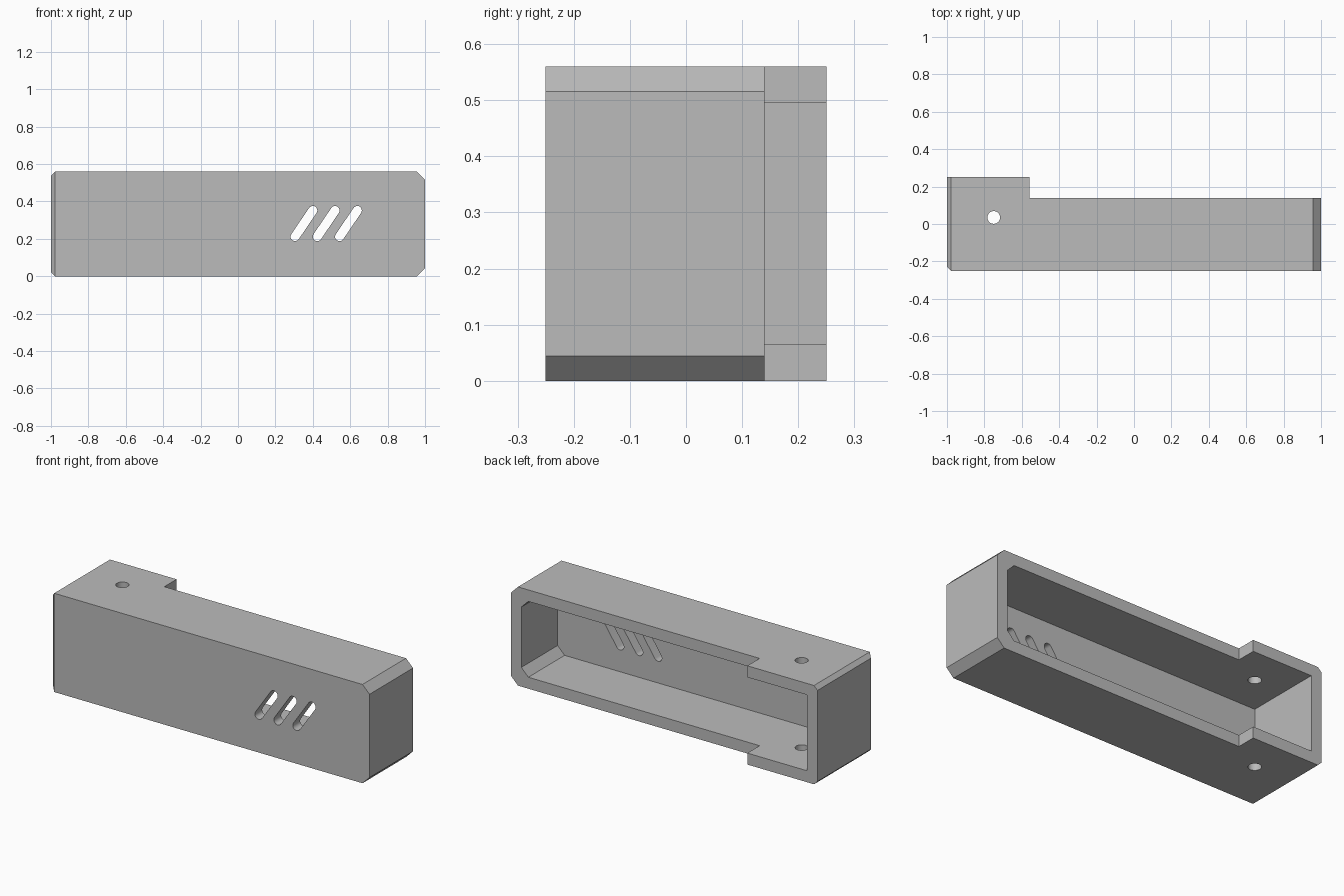
import bpy
import bmesh
import math
from mathutils import Matrix, Vector

cube = bpy.data.objects.get("Cube")
if cube:
    bpy.data.objects.remove(cube, do_unlink=True)

HEIGHT, BACK, LEDGE = 0.56, 0.25, 0.14
WALL, TAB_END = 0.065, -0.56
BIG, SMALL = 0.044, 0.022

grey = bpy.data.materials.new("plain_grey")
grey.use_nodes = True
grey.diffuse_color = (0.5, 0.5, 0.5, 1)
grey.node_tree.nodes["Principled BSDF"].inputs["Base Color"].default_value = (0.5, 0.5, 0.5, 1)


def make_object(name, bm):
    bmesh.ops.recalc_face_normals(bm, faces=bm.faces)
    mesh = bpy.data.meshes.new(name)
    bm.to_mesh(mesh)
    bm.free()
    mesh.materials.append(grey)
    obj = bpy.data.objects.new(name, mesh)
    bpy.context.collection.objects.link(obj)
    return obj


def block(low, high):
    """Box between two corners."""
    bm = bmesh.new()
    low, high = Vector(low), Vector(high)
    size = Matrix.Diagonal((high - low).to_4d())
    bmesh.ops.create_cube(bm, size=1, matrix=Matrix.Translation((low + high) / 2) @ size)
    return bm


def chamfer(bm, point, normal):
    """Slice off the edge lying beyond a plane and close the cut."""
    cut = bmesh.ops.bisect_plane(bm, geom=bm.verts[:] + bm.edges[:] + bm.faces[:],
                                 plane_co=point, plane_no=normal, clear_outer=True)
    edges = [e for e in cut["geom_cut"] if isinstance(e, bmesh.types.BMEdge)]
    bmesh.ops.contextual_create(bm, geom=edges)


def prism(outline, direction):
    """Closed solid swept from a flat outline."""
    bm = bmesh.new()
    face = bm.faces.new([bm.verts.new(p) for p in outline])
    swept = bmesh.ops.extrude_face_region(bm, geom=[face], use_keep_orig=True)
    moved = [v for v in swept["geom"] if isinstance(v, bmesh.types.BMVert)]
    bmesh.ops.translate(bm, verts=moved, vec=direction)
    return bm


def carve(target, name, bm):
    cutter = make_object(name, bm)
    mod = target.modifiers.new(name, "BOOLEAN")
    mod.object, mod.operation, mod.solver = cutter, "DIFFERENCE", "EXACT"
    bpy.context.view_layer.objects.active = target
    bpy.ops.object.modifier_apply(modifier=mod.name)
    bpy.data.objects.remove(cutter, do_unlink=True)


# Outer shell with a bevelled end at each side
shell = block((-1, -BACK, 0), (1, BACK, HEIGHT))
for z, up in ((0, -1), (HEIGHT, 1)):
    chamfer(shell, (1 - BIG, 0, z), (1, 0, up))
    chamfer(shell, (SMALL - 1, 0, z), (-1, 0, up))
chamfer(shell, (SMALL - 1, -BACK, 0), (-1, -1, 0))
housing = make_object("housing", shell)

# Open cavity at the back
cavity = block((WALL - 1, WALL - BACK, WALL), (1 - WALL, 1, HEIGHT - WALL))
for z, up in ((WALL, -1), (HEIGHT - WALL, 1)):
    chamfer(cavity, (1 - WALL - BIG, 0, z), (1, 0, up))
carve(housing, "cavity_cutter", cavity)

# Lower rear rim beside the mounting tabs
carve(housing, "rim_cutter", block((TAB_END, LEDGE, -1), (2, 1, 1)))

# Screw hole through both tabs
hole = [(-0.75 + 0.034 * math.cos(a), 0.035 + 0.034 * math.sin(a), -0.5)
        for a in (math.tau * i / 32 for i in range(32))]
carve(housing, "screw_hole_cutter", prism(hole, (0, 0, 2)))

# Slanted vent slots in the front wall
start, end, radius = Vector((0.305, -0.5, 0.212)), Vector((0.4, -0.5, 0.352)), 0.024
lean = math.atan2(end.z - start.z, end.x - start.x)
for i in range(3):
    outline = []
    for centre, turn in ((end, -math.pi / 2), (start, math.pi / 2)):
        for k in range(13):
            a = lean + turn + math.pi * k / 12
            outline.append(centre + Vector((0.119 * i + radius * math.cos(a), 0,
                                            radius * math.sin(a))))
    carve(housing, "vent_cutter", prism(outline, (0, 0.45, 0)))

# Smooth round walls while keeping sharp edges
bpy.ops.object.select_all(action="DESELECT")
housing.select_set(True)
bpy.context.view_layer.objects.active = housing
bpy.ops.object.shade_smooth_by_angle(angle=math.radians(25))
